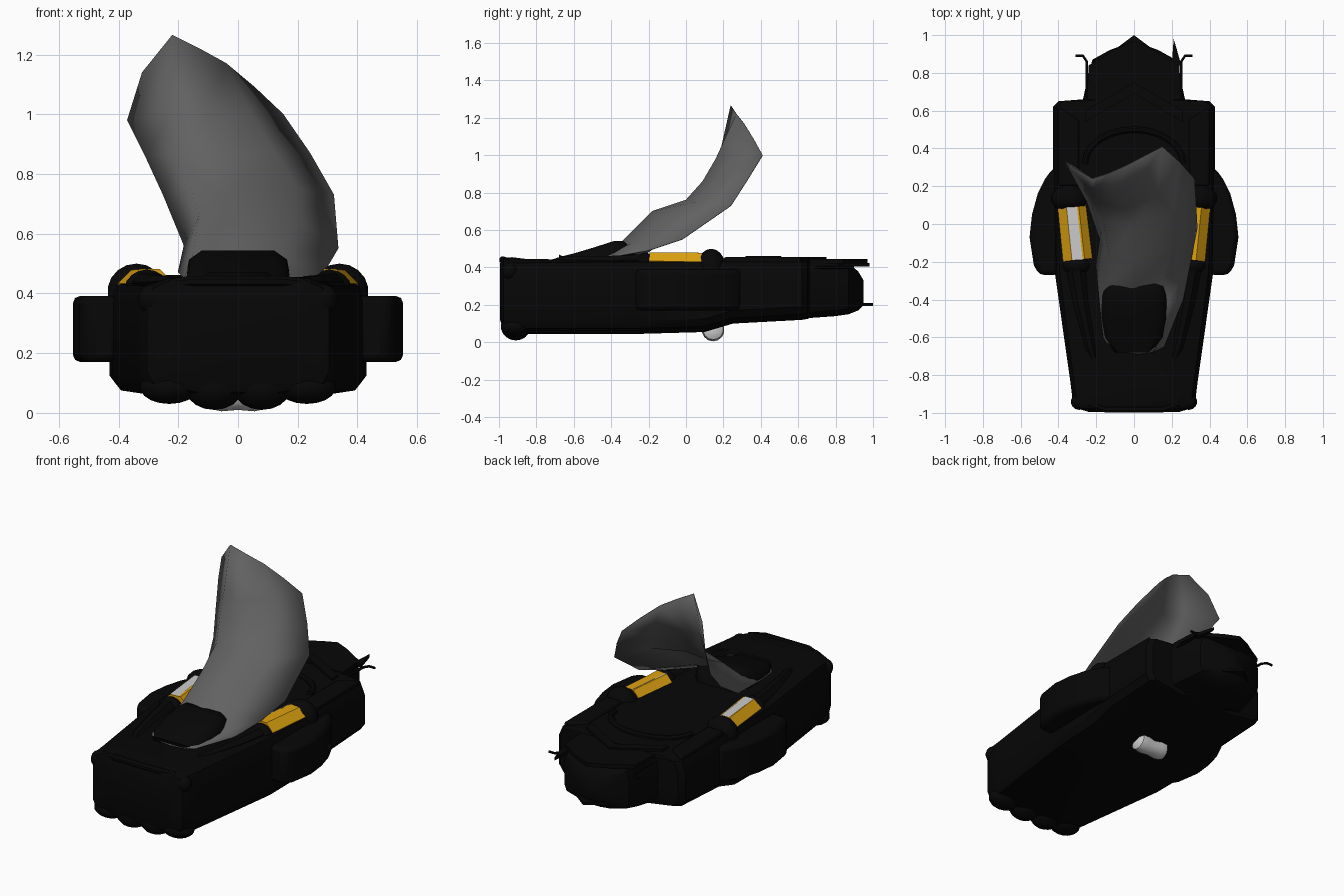
import bpy, bmesh, math
from mathutils import Vector

if "Cube" in bpy.data.objects:
    bpy.data.objects.remove(bpy.data.objects["Cube"])


def mat(name, c):
    m = bpy.data.materials.new(name)
    m.diffuse_color = (*c, 1)
    m.use_nodes = True
    m.node_tree.nodes["Principled BSDF"].inputs["Base Color"].default_value = m.diffuse_color
    return m


BLACK = mat("black", (0.002, 0.002, 0.002))
YELLOW = mat("yellow", (0.72, 0.36, 0.005))
DARK = mat("dark_grey", (0.12, 0.12, 0.12))


def finish(name, bm, m=None, angle=35, bevel=0):
    bmesh.ops.recalc_face_normals(bm, faces=bm.faces)
    me = bpy.data.meshes.new(name)
    bm.to_mesh(me)
    bm.free()
    ob = bpy.data.objects.new(name, me)
    bpy.context.collection.objects.link(ob)
    if m:
        me.materials.append(m)
    if bevel:
        b = ob.modifiers.new("bevel", 'BEVEL')
        b.width, b.segments, b.limit_method = bevel, 2, 'ANGLE'
    bpy.ops.object.select_all(action='DESELECT')
    ob.select_set(True)
    bpy.context.view_layer.objects.active = ob
    bpy.ops.object.shade_smooth_by_angle(angle=math.radians(angle))
    return ob


def loft(name, rings, m=None, closed=True, angle=35):
    bm = bmesh.new()
    vs = [[bm.verts.new(p) for p in r] for r in rings]
    n = len(vs[0])
    for a, b in zip(vs, vs[1:]):
        for i in range(n if closed else n - 1):
            j = (i + 1) % n
            bm.faces.new((a[i], a[j], b[j], b[i]))
    if closed:
        bm.faces.new(vs[0])
        bm.faces.new(vs[-1])
    return finish(name, bm, m, angle)


def slab(name, pts, z0, z1, m=BLACK, bevel=0.0):
    bm = bmesh.new()
    f = bm.faces.new([bm.verts.new((x, y, z0)) for x, y in pts])
    ext = bmesh.ops.extrude_face_region(bm, geom=[f])
    for v in ext['geom']:
        if isinstance(v, bmesh.types.BMVert):
            v.co.z = z1
    return finish(name, bm, m, 30, bevel)


def ball(name, c, r, m=BLACK):
    bm = bmesh.new()
    bmesh.ops.create_uvsphere(bm, u_segments=14, v_segments=9, radius=1)
    for v in bm.verts:
        v.co = Vector(c) + Vector(v.co[i] * r[i] for i in range(3))
    return finish(name, bm, m, 60)


def tube(name, path, radii, m=BLACK, sides=8):
    path = [Vector(p) for p in path]
    rings = []
    for i, p in enumerate(path):
        d = (path[min(i + 1, len(path) - 1)] - path[max(i - 1, 0)]).normalized()
        u = d.cross(Vector((0, 0, 1))).normalized()
        w = u.cross(d)
        rings.append([p + radii[i] * (u * math.cos(a) + w * math.sin(a))
                      for a in (2 * math.pi * (k + .5) / sides for k in range(sides))])
    return loft(name, rings, m, angle=30 if sides < 10 else 50)


# main hull: y, half width, bottom, top, shoulder drop
def section(y, w, b, t, drop=.01):
    half = [(w * .45, b), (w * .93, b + .03), (w, b + .07), (w, t - .06 - drop), (w * .94, t - drop), (w * .7, t)]
    return [(x, y, z) for x, z in half] + [(-x, y, z) for x, z in reversed(half)]


loft("hull", [section(*s) for s in [
    (-.995, .24, .12, .42, .04), (-.975, .305, .07, .45, .035), (-.93, .325, .05, .455, .03),
    (-.85, .335, .045, .445, .02), (-.25, .42, .045, .44), (.1, .43, .055, .44), (.25, .43, .10, .44),
    (.62, .43, .12, .44), (.65, .40, .125, .44), (.66, .27, .13, .44),
    (.80, .24, .14, .43), (.87, .22, .15, .42), (.92, .13, .17, .38), (.95, .05, .2, .33)]], BLACK)

# hood hump in front of the sheet
loft("hood_hump", [section(*s) for s in [
    (-.68, .10, .40, .455), (-.60, .16, .36, .475), (-.5, .175, .36, .505, .02),
    (-.38, .175, .36, .543, .03), (-.33, .165, .36, .54, .03), (-.27, .12, .36, .47)]], BLACK, angle=60)

# tail plates
tail = [(.25, .66), (.24, .84), (.17, .88), (.09, .93), (0, .97)]
slab("tail_deck", tail + [(-x, y) for x, y in reversed(tail[:-1])], .42, .445)
low = [(.2, .7), (.17, .88), (.08, .94), (0, 1.0)]
slab("tail_lower_plate", low + [(-x, y) for x, y in reversed(low[:-1])], .195, .21)
slab("tail_fin", [(.2, .84), (.25, .84), (.225, .93), (.21, .98)], .405, .425)
slab("rear_chevron", [(-.26, .6), (0, .75), (.26, .6), (.26, .54), (0, .69), (-.26, .54)], .43, .455)

# raised rim around the rear recess
arc = [(.26 * math.cos(a), .32 + .18 * math.sin(a), .445)
       for a in (math.pi * k / 12 for k in range(13))]
tube("recess_rim", arc, [.018] * 13)

# front rounded edge and lower lumps
tube("front_hood_lip", [(-.24, -.95, .43), (-.15, -.98, .44), (.15, -.98, .44), (.24, -.95, .43)], [.02] * 4)
for i, x in enumerate((-.23, -.08, .08, .23)):
    ball(f"front_lump_{i}", (x, -.91, .085), (.1, .08, .075 if abs(x) < .2 else .055))

for s, side in ((-1, "left"), (1, "right")):
    # bulging side pods
    pod = [(.40, -.27), (.50, -.27), (.53, -.22), (.553, -.07), (.54, .05),
           (.51, .16), (.47, .24), (.43, .295), (.38, .30)]
    slab(f"{side}_side_pod", [(s * x, y) for x, y in pod], .17, .392, bevel=.025)
    # yellow banded cylinders with a pale top stripe
    a, b = Vector((s * .295, -.19, .40)), Vector((s * .325, .09, .40))
    tube(f"{side}_yellow_band", [a, b], [.088, .085], YELLOW)
    up = Vector((-.005 if s < 0 else -.03, 0, .084))
    off = Vector((.028 if s < 0 else .003, 0, 0))
    bm = bmesh.new()
    bm.faces.new([bm.verts.new(p + up) for p in (a - off, a + off, b + off, b - off)])
    finish(f"{side}_pale_stripe", bm)
    # black caps at both ends of the bands
    ball(f"{side}_rear_cap", (s * .34, .135, .405), (.1, .075, .095))
    ball(f"{side}_front_cap", (s * .305, -.22, .405), (.08, .055, .075))
    # tapering rails along the hood
    tube(f"{side}_hood_rail", [(s * .31, -.22, .42), (s * .28, -.42, .42), (s * .23, -.66, .43), (s * .2, -.75, .42)],
         [.055, .045, .03, .015])
    # rear shoulder ridge
    slab(f"{side}_rear_ridge", [(s * .29, .2), (s * .4, .2), (s * .4, .62), (s * .29, .55)], .42, .455, bevel=.012)
    # front corner rounding
    ball(f"{side}_corner_ball", (s * .29, -.94, .38), (.045, .045, .05))
    # rear hooks
    tube(f"{side}_rear_hook", [(s * .25, .66, .40), (s * .25, .86, .40), (s * .27, .89, .40), (s * .31, .89, .40)],
         [.008] * 4, sides=6)

# pale dumbbell roller underneath
tube("roller", [(x, .145, .06 + .1 * abs(x)) for x in (-.105, -.09, -.05, 0, .05, .09, .105)],
     [.03, .055, .06, .05, .06, .055, .03], None, 14)

# curling sheet sweeping up from the hood
sheet = [
    [(-.16, -.62, .44), (-.05, -.68, .45), (.02, -.69, .45), (.1, -.68, .45), (.16, -.65, .45)],
    [(-.18, -.45, .45), (-.12, -.42, .46), (0, -.40, .48), (.17, -.42, .46), (.26, -.40, .455)],
    [(-.2, -.22, .47), (-.15, -.32, .53), (0, -.33, .55), (.15, -.29, .53), (.30, -.2, .49)],
    [(-.18, -.08, .56), (-.13, -.17, .66), (.02, -.18, .70), (.2, -.14, .65), (.335, -.02, .55)],
    [(-.25, .12, .73), (-.16, .02, .76), (0, 0, .76), (.2, .06, .75), (.32, .24, .73)],
    [(-.31, .23, .86), (-.2, .11, .87), (-.05, .09, .86), (.12, .16, .87), (.24, .33, .87)],
    [(-.37, .34, .98), (-.22, .18, 1.0), (-.11, .16, .98), (.04, .25, 1.0), (.15, .41, 1.0)],
    [(-.32, .3, 1.14), (-.22, .24, 1.265), (-.13, .27, 1.22), (-.04, .31, 1.17), (.055, .36, 1.09)],
]
ob = loft("curled_sheet", [r for r in sheet], DARK, closed=False, angle=80)
sol = ob.modifiers.new("thickness", 'SOLIDIFY')
sol.thickness = .004
sol.offset = 0
